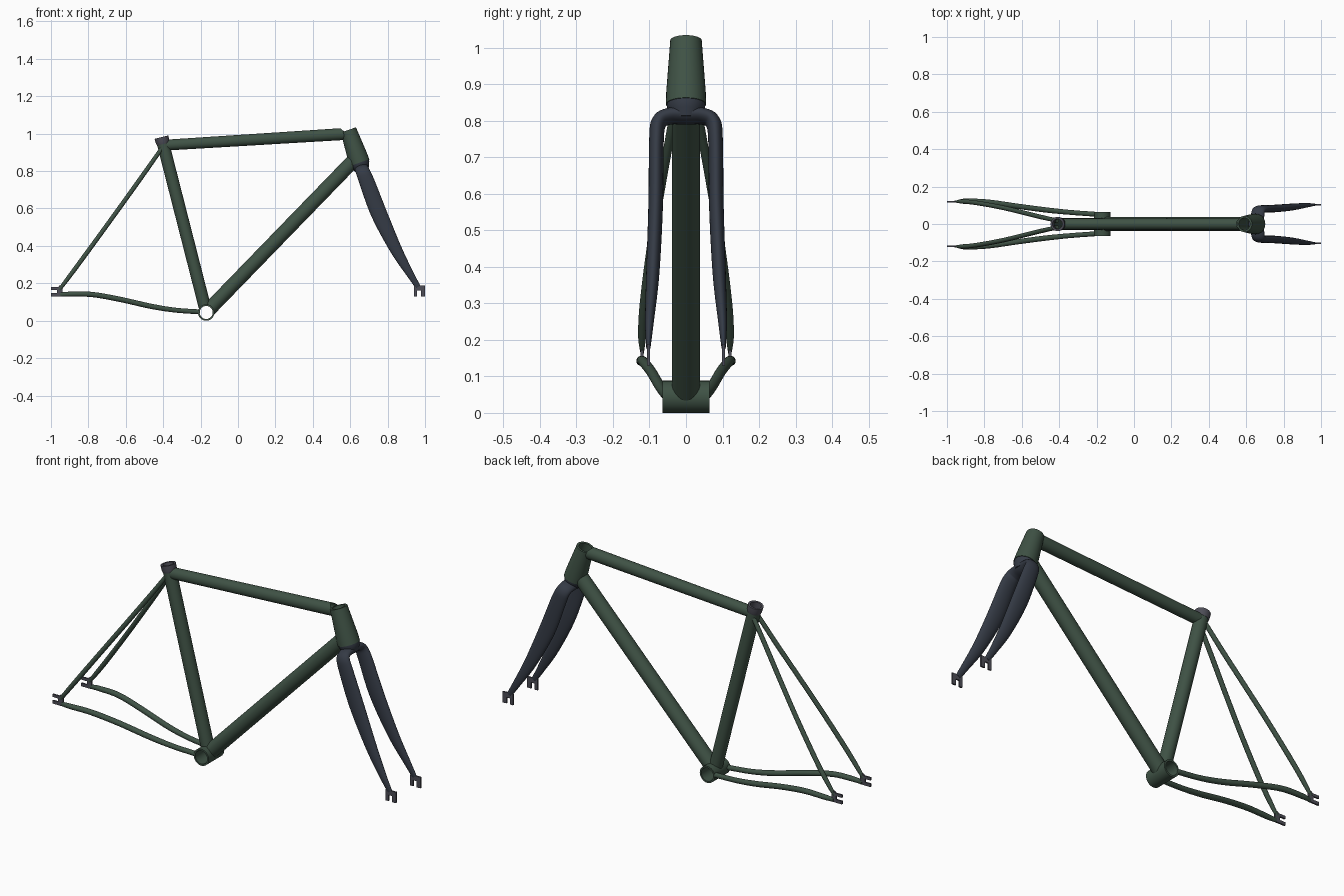
import bpy, bmesh, math
from mathutils import Vector as V

if "Cube" in bpy.data.objects:
    bpy.data.objects.remove(bpy.data.objects["Cube"])


def paint(name, rgb):
    m = bpy.data.materials.new(name)
    m.diffuse_color = (*rgb, 1)
    m.use_nodes = True
    m.node_tree.nodes["Principled BSDF"].inputs["Base Color"].default_value = m.diffuse_color
    return m


GREEN = paint("frame_green", (0.05, 0.085, 0.06))
SLATE = paint("fork_slate", (0.035, 0.043, 0.06))
METAL = paint("dark_metal", (0.075, 0.075, 0.095))
SIDES = 32


def finish(name, bm, mat, mirror=False):
    bmesh.ops.recalc_face_normals(bm, faces=bm.faces)
    me = bpy.data.meshes.new(name)
    bm.to_mesh(me)
    bm.free()
    me.materials.append(mat)
    for p in me.polygons:
        p.use_smooth = True
    me.set_sharp_from_angle(angle=math.radians(40))
    ob = bpy.data.objects.new(name, me)
    bpy.context.collection.objects.link(ob)
    if mirror:
        mod = ob.modifiers.new("mirror", 'MIRROR')
        mod.use_axis = (False, True, False)
    return ob


def bridge(bm, rings):
    for r, s in zip(rings, rings[1:]):
        for i in range(len(r)):
            j = (i + 1) % len(r)
            bm.faces.new((r[i], r[j], s[j], s[i]))


def ring(bm, c, t, ref, a, b):
    u = (ref - t * t.dot(ref)).normalized()
    v = t.cross(u)
    return [bm.verts.new(c + u * a * math.cos(k) + v * b * math.sin(k))
            for k in (2 * math.pi * i / SIDES for i in range(SIDES))]


def spline(pts, steps):
    # Catmull-Rom through rows of numbers (position plus radii)
    ext = [[2 * p - q for p, q in zip(pts[0], pts[1])]] + pts
    ext.append([2 * p - q for p, q in zip(pts[-1], pts[-2])])
    out = []
    for k in range(1, len(ext) - 2):
        for s in range(steps):
            t = s / steps
            out.append([0.5 * (2 * b + (c - a) * t + (2 * a - 5 * b + 4 * c - d) * t * t
                               + (3 * b - a - 3 * c + d) * t ** 3)
                        for a, b, c, d in zip(*ext[k - 1:k + 3])])
    return out + [pts[-1]]


def swept(name, rows, ref, mat, cap_start=True, steps=6):
    # rows: x, y, z, radius along ref, radius across
    rows = spline(rows, steps)
    bm = bmesh.new()
    P = [V(r[:3]) for r in rows]
    rings = []
    for i, r in enumerate(rows):
        t = (P[min(i + 1, len(P) - 1)] - P[max(i - 1, 0)]).normalized()
        if i == 0 and not cap_start:
            t = V((0, 1, 0))
        rings.append(ring(bm, P[i], t, ref, r[3], r[4]))
    bridge(bm, rings)
    bm.faces.new(rings[-1])
    if cap_start:
        bm.faces.new(rings[0])
    return finish(name, bm, mat, True)


def cope(verts, d, c, axis, R):
    # slide end vertices along the tube until they meet another tube's wall
    for v in verts:
        w, e = v.co - c, d - axis * d.dot(axis)
        w = w - axis * w.dot(axis)
        A, B, C = e.dot(e), w.dot(e), w.dot(w) - R * R
        v.co += d * ((-B + math.sqrt(max(B * B - A * C, 0))) / A)


def main_tube(name, p0, p1, r0, r1, start=None, end=None):
    bm = bmesh.new()
    d = (p1 - p0).normalized()
    a, b = ring(bm, p0, d, Y, r0, r0), ring(bm, p1, d, Y, r1, r1)
    if start:
        cope(a, d, *start)
    if end:
        cope(b, -d, *end)
    bridge(bm, [a, b])
    return finish(name, bm, GREEN)


def pipe(name, p0, p1, profile, mat, ref):
    # closed lathe; profile: (fraction along axis, radius)
    bm = bmesh.new()
    d = (p1 - p0).normalized()
    rings = [ring(bm, p0.lerp(p1, t), d, ref, r, r) for t, r in profile]
    bridge(bm, rings + rings[:1])
    return finish(name, bm, mat)


def plate(name, outline, y, half, mat):
    bm = bmesh.new()
    f = bm.faces.new([bm.verts.new((x, y - half, z)) for x, z in outline])
    ext = bmesh.ops.extrude_face_region(bm, geom=[f])["geom"]
    bmesh.ops.translate(bm, vec=(0, 2 * half, 0),
                        verts=[g for g in ext if isinstance(g, bmesh.types.BMVert)])
    return finish(name, bm, mat, True)


X, Y = V((1, 0, 0)), V((0, 1, 0))
bb = V((-0.17, 0, 0.044))
seat_top = V((-0.404, 0, 0.96))
head_top, head_bot = V((0.59, 0, 1.02)), V((0.65, 0, 0.845))
seat_dir = (seat_top - bb).normalized()
head_dir = (head_top - head_bot).normalized()

# Bottom bracket shell, head tube and seat collar
pipe("bottom_bracket", bb - Y * 0.065, bb + Y * 0.065,
     [(0, 0.044), (1, 0.044), (1, 0.035), (0, 0.035)], GREEN, X)
pipe("head_tube", head_bot, head_top,
     [(0, 0.055), (0.2, 0.054), (1, 0.043), (1, 0.032), (0, 0.04)], GREEN, Y)
pipe("seat_collar", seat_top - seat_dir * 0.016, seat_top + seat_dir * 0.022,
     [(0, 0.034), (0.3, 0.037), (1, 0.038), (1, 0.027), (0, 0.027)], METAL, Y)

# Main triangle, mitred at the joints
main_tube("seat_tube", bb, seat_top, 0.033, 0.033, (bb, Y, 0.041))
main_tube("down_tube", bb, V((0.637, 0, 0.876)), 0.038, 0.038,
          (bb, Y, 0.041), (head_bot, head_dir, 0.045))
main_tube("top_tube", V((-0.398, 0, 0.938)), V((0.597, 0, 1.0)), 0.029, 0.032,
          (seat_top, seat_dir, 0.031), (head_top, head_dir, 0.038))

# Rear stays
swept("chain_stays", [[-0.95, 0.12, 0.14, 0.006, 0.011], [-0.9, 0.123, 0.142, 0.013, 0.013],
                      [-0.78, 0.117, 0.14, 0.014, 0.014], [-0.63, 0.096, 0.114, 0.014, 0.014],
                      [-0.47, 0.075, 0.078, 0.014, 0.014], [-0.34, 0.062, 0.057, 0.013, 0.013],
                      [-0.205, 0.052, 0.047, 0.013, 0.013]], Y, GREEN)
swept("seat_stays", [[-0.955, 0.12, 0.165, 0.005, 0.009], [-0.92, 0.12, 0.212, 0.011, 0.011],
                     [-0.85, 0.114, 0.306, 0.012, 0.012], [-0.72, 0.091, 0.484, 0.012, 0.012],
                     [-0.6, 0.063, 0.65, 0.012, 0.012], [-0.5, 0.038, 0.79, 0.012, 0.012],
                     [-0.41, 0.018, 0.918, 0.011, 0.011]], Y, GREEN)

# Fork: crown race and mirrored blades
pipe("fork_crown", head_bot - head_dir * 0.045, head_bot + head_dir * 0.004,
     [(0, 0.036), (0.45, 0.046), (0.75, 0.052), (1, 0.052), (1, 0.001), (0, 0.001)], SLATE, Y)
swept("fork_blades", [[0.66, 0, 0.813, 0.038, 0.022], [0.661, 0.045, 0.812, 0.037, 0.021],
                      [0.668, 0.074, 0.795, 0.037, 0.021], [0.69, 0.081, 0.74, 0.041, 0.02],
                      [0.755, 0.083, 0.57, 0.043, 0.02], [0.845, 0.091, 0.38, 0.032, 0.018],
                      [0.92, 0.1, 0.25, 0.02, 0.012], [0.963, 0.103, 0.18, 0.014, 0.006]],
      V((0.945, 0, 0.325)), SLATE, cap_start=False)

# Slotted dropouts
plate("rear_dropouts", [(-1, 0.13), (-0.94, 0.13), (-0.938, 0.185), (-0.955, 0.188), (-0.962, 0.18),
                        (-1, 0.18), (-1, 0.165), (-0.967, 0.165), (-0.967, 0.147), (-1, 0.147)],
      0.12, 0.004, METAL)
plate("fork_dropouts", [(0.94, 0.13), (0.957, 0.13), (0.957, 0.162), (0.978, 0.162), (0.978, 0.13),
                        (1, 0.13), (1, 0.188), (0.94, 0.188)], 0.103, 0.004, METAL)
